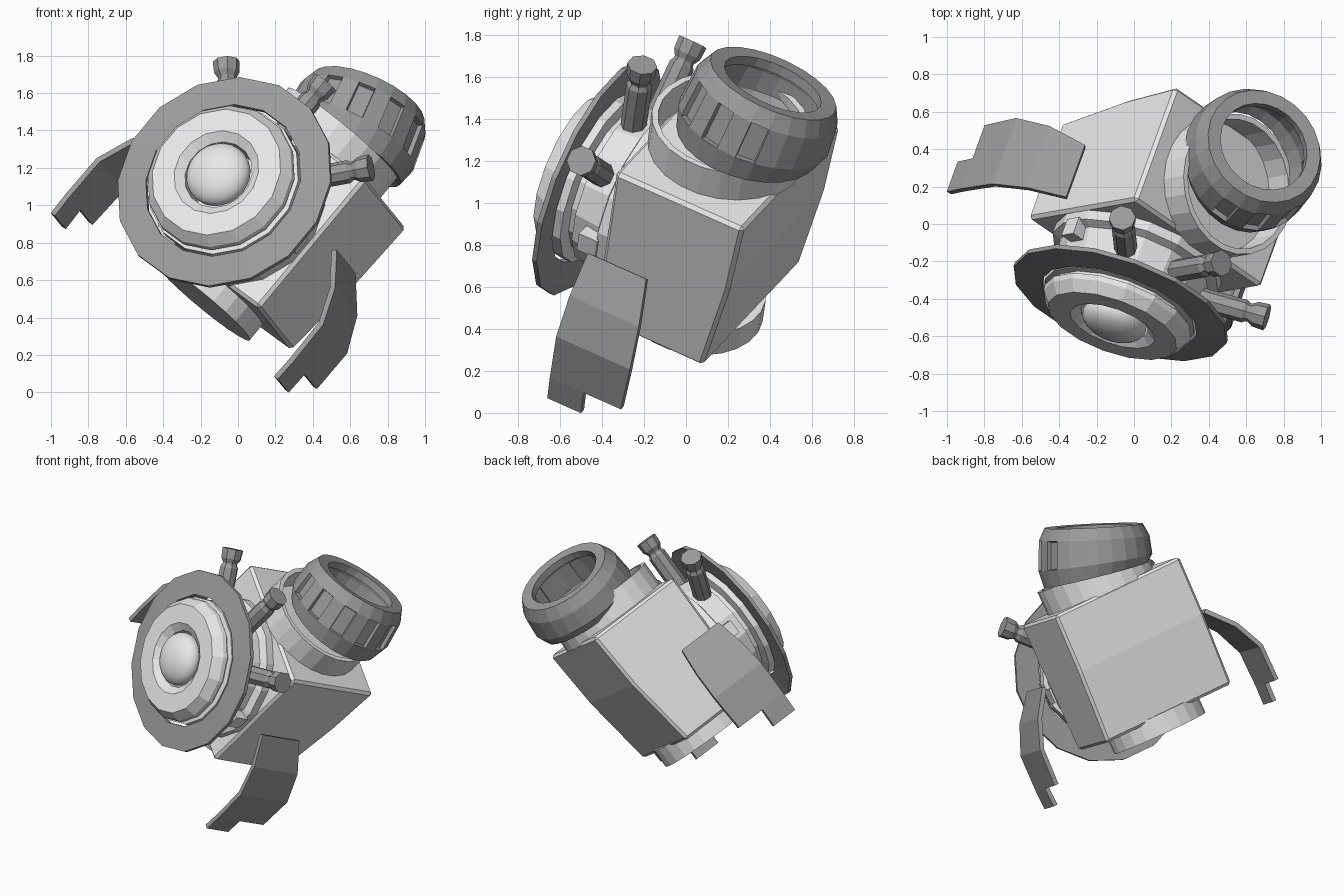
import bpy, bmesh, math
from mathutils import Matrix, Vector

cube = bpy.data.objects.get("Cube")
if cube:
    bpy.data.objects.remove(cube)


def material(name, v):
    m = bpy.data.materials.new(name)
    m.use_nodes = True
    m.diffuse_color = (v, v, v, 1)
    m.node_tree.nodes["Principled BSDF"].inputs["Base Color"].default_value = (v, v, v, 1)
    return m


LIGHT = material("light grey", 0.8)
DARK = material("dark grey", 0.33)


def frame(x, y, z, origin):
    m = Matrix((x, y, z)).transposed().to_4x4()
    m.translation = origin
    return m


# Tilted body frame: front is local -y, origin at the middle of the body's top
up = Vector((0.635, 0.11, 0.764)).normalized()
side = Vector((0.706, -0.485, -0.516))
side = (side - up * side.dot(up)).normalized()
BODY = frame(side, up.cross(side), up, Vector((0.45, 0.195, 1.255)))
# Eye frame: z points out of the body's front face
EYE = BODY @ Matrix.Translation((0, 0, -0.5)) @ Matrix.Rotation(math.pi / 2, 4, 'X')


def finish(name, bm, mat, world, smooth=False):
    bmesh.ops.recalc_face_normals(bm, faces=bm.faces)
    mesh = bpy.data.meshes.new(name)
    bm.to_mesh(mesh)
    bm.free()
    mesh.materials.append(mat)
    for p in mesh.polygons:
        p.use_smooth = smooth
    ob = bpy.data.objects.new(name, mesh)
    bpy.context.collection.objects.link(ob)
    ob.matrix_world = world
    return ob


def lathe(name, profile, mat, world, n=16, caps=True, loop=False, skip=None):
    """Spin (radius, height) points round z; skip(segment, row) leaves holes."""
    bm = bmesh.new()
    rings = [[bm.verts.new((r * math.cos(a), r * math.sin(a), h))
              for a in (math.tau * (i - 0.5) / n for i in range(n))]
             for r, h in profile]
    pairs = list(zip(rings, rings[1:]))
    if loop:
        pairs.append((rings[-1], rings[0]))
    for row, (a, b) in enumerate(pairs):
        for i in range(n):
            if not (skip and skip(i, row)):
                j = (i + 1) % n
                bm.faces.new((a[i], a[j], b[j], b[i]))
    if caps and not loop:
        bm.faces.new(rings[0])
        bm.faces.new(rings[-1])
    return finish(name, bm, mat, world)


def prism(name, outline, x0, x1, mat, world):
    """Extrude a (y, z) outline along x."""
    bm = bmesh.new()
    f = bm.faces.new([bm.verts.new((x0, y, z)) for y, z in outline])
    new = bmesh.ops.extrude_face_region(bm, geom=[f])["geom"]
    bmesh.ops.translate(bm, vec=(x1 - x0, 0, 0),
                        verts=[v for v in new if isinstance(v, bmesh.types.BMVert)])
    return finish(name, bm, mat, world)


# Body with a back that tapers towards the bottom
body = prism("body", [(-0.345, 0.005), (0.355, 0.005), (0.325, -0.4), (0.245, -0.905), (-0.345, -0.9)],
             -0.48, 0.48, LIGHT, BODY)
bev = body.modifiers.new("edges", 'BEVEL')
bev.width = 0.018
bev.segments = 1

# Bottom plug and open neck on top
lathe("bottom_plug", [(0.33, -1.01), (0.33, -0.88)], LIGHT,
      BODY @ Matrix.Translation((0.02, -0.04, 0)), 24)
lathe("neck", [(0.38, -0.01), (0.38, 0.17), (0.35, 0.17), (0.35, -0.01)], LIGHT, BODY, 24, loop=True)

# Eye housing, domed eye and the wide ring around it
lathe("eye_housing", [(0.47, 0.33), (0.47, 0.40), (0.42, 0.42), (0.40, 0.56), (0.36, 0.57),
                      (0.36, 0.60), (0.425, 0.61), (0.425, 0.67), (0.39, 0.675), (0.39, 0.695),
                      (0.415, 0.70), (0.41, 0.73), (0.365, 0.79), (0.24, 0.79),
                      (0.19, 0.755), (0.18, 0.65)], LIGHT, EYE)
lathe("eye_ring", [(0.605, 0.635), (0.605, 0.66), (0.44, 0.675), (0.44, 0.645)], DARK, EYE, loop=True)
bm = bmesh.new()
bmesh.ops.create_uvsphere(bm, u_segments=24, v_segments=16, radius=0.178,
                          matrix=Matrix.Diagonal((1, 1, 0.55, 1)))
finish("eye_dome", bm, LIGHT, EYE @ Matrix.Translation((0, 0, 0.755)), True)

# Small clips on both sides of the housing
for s, word in ((-1, "right"), (1, "left")):
    bm = bmesh.new()
    bmesh.ops.create_cube(bm, size=1, matrix=Matrix.Diagonal((0.09, 0.1, 0.1, 1)))
    finish(word + "_clip", bm, LIGHT, EYE @ Matrix.Translation((0.43 * s, 0, 0.44)))

# Three knobs fanned over the top of the housing
for k, deg in enumerate((45, 90, 135)):
    a = math.radians(deg)
    out = Vector((math.cos(a), 0, math.sin(a)))
    turn = out.to_track_quat('Z', 'Y').to_matrix().to_4x4()
    lathe("knob_%d" % (k + 1), [(0.062, 0.38), (0.062, 0.65), (0.05, 0.67), (0.05, 0.68),
                                (0.068, 0.71), (0.072, 0.775)], DARK,
          BODY @ Matrix.Translation((0, -0.5, -0.5)) @ turn, 8)

# Curved side fins with a stepped lower edge
path = [(0.62, -0.41, -0.04), (0.76, -0.58, 0.02), (0.845, -0.77, 0.045), (0.85, -1.02, 0.03)]
for s, word in ((-1, "right"), (1, "left")):
    bm = bmesh.new()
    rows = [[bm.verts.new((x * s, y, z)) for y in (-0.36, -0.175, back)] for x, z, back in path]
    for a, b in zip(rows, rows[1:]):
        for i in (0, 1):
            bm.faces.new((a[i], a[i + 1], b[i + 1], b[i]))
    tip = [bm.verts.new((0.845 * s, y, -1.15)) for y in (-0.36, -0.175)]
    bm.faces.new((rows[-1][0], rows[-1][1], tip[1], tip[0]))
    fin = finish(word + "_fin", bm, DARK, BODY)
    sol = fin.modifiers.new("thickness", 'SOLIDIFY')
    sol.thickness = 0.03
    sol.offset = 0

# Tilted hollow head with recessed slots towards the front
axis = Vector((0.38, 0.38, 0.84)).normalized()
ahead = Vector((0.45, -0.89, 0))
ahead = (ahead - axis * ahead.dot(axis)).normalized()
HEAD = frame(ahead, axis.cross(ahead), axis, Vector((0.635, 0.355, 1.435)))
slots = (0, 2, 4, 20, 22)
head = lathe("head_shell", [(0.345, -0.165), (0.378, -0.08), (0.365, 0.08), (0.325, 0.16), (0.25, 0.155)],
             DARK, HEAD, 24, caps=False, skip=lambda i, row: row == 1 and i in slots)
liner = lathe("head_liner", [(0.352, -0.1), (0.34, 0.1), (0.325, 0.1), (0.337, -0.1)],
              DARK, HEAD, 24, loop=True)

# Lean the lower rims back towards the neck
lean = HEAD.to_3x3().inverted() @ up
for ob in (head, liner):
    for v in ob.data.vertices:
        if v.co.z < 0:
            amount = 0.5 if v.co.z < -0.15 else 0.25
            v.co.z -= amount * (lean.x * v.co.x + lean.y * v.co.y) / lean.z
sol = head.modifiers.new("thickness", 'SOLIDIFY')
sol.thickness = 0.05
sol.offset = -1
